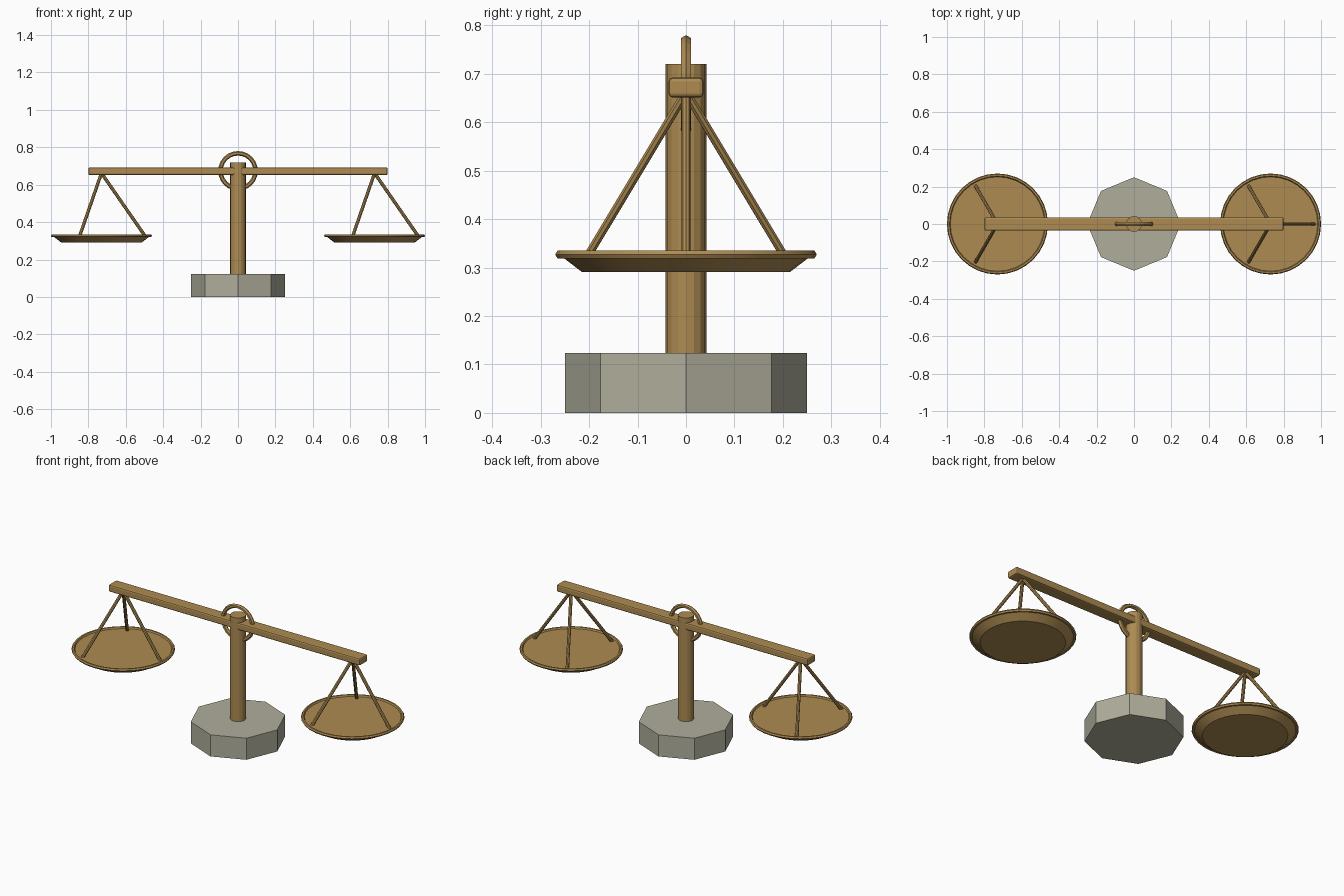
import bpy
from math import pi, cos, sin, radians
from mathutils import Vector

if "Cube" in bpy.data.objects:
    bpy.data.objects.remove(bpy.data.objects["Cube"])


def material(name, rgb):
    m = bpy.data.materials.new(name)
    m.diffuse_color = (*rgb, 1)
    m.use_nodes = True
    m.node_tree.nodes["Principled BSDF"].inputs["Base Color"].default_value = m.diffuse_color
    return m


BRASS = material("brass", (0.42, 0.26, 0.085))
STONE = material("stone", (0.43, 0.42, 0.33))


def finish(name, mat, smooth=None):
    ob = bpy.context.object
    ob.name = name
    ob.data.materials.append(mat)
    if smooth:
        bpy.ops.object.shade_smooth_by_angle(angle=radians(smooth))
    return ob


def frustum(name, r1, r2, z0, z1, sides, mat, x=0, smooth=None):
    bpy.ops.mesh.primitive_cone_add(vertices=sides, radius1=r1, radius2=r2,
                                    depth=z1 - z0, location=(x, 0, (z0 + z1) / 2))
    return finish(name, mat, smooth)


def ring(name, loc, major, minor, segs, sides, rot=(0, 0, 0), smooth=None):
    bpy.ops.mesh.primitive_torus_add(location=loc, rotation=rot, major_radius=major,
                                     minor_radius=minor, major_segments=segs,
                                     minor_segments=sides)
    return finish(name, BRASS, smooth)


def rod(name, a, b, radius, sides=8):
    a, b = Vector(a), Vector(b)
    d = b - a
    bpy.ops.mesh.primitive_cylinder_add(vertices=sides, radius=radius, depth=d.length,
                                        location=(a + b) / 2,
                                        rotation=d.to_track_quat('Z', 'Y').to_euler())
    return finish(name, BRASS)


# Stone foot and brass post
frustum("base", 0.25, 0.25, 0, 0.124, 8, STONE)
frustum("post", 0.042, 0.042, 0.12, 0.72, 16, BRASS)

# Balance beam with rounded edges
bpy.ops.mesh.primitive_cube_add(size=1, location=(0, 0, 0.672))
beam = finish("beam", BRASS)
for v in beam.data.vertices:
    v.co *= Vector((1.6, 0.072, 0.041))[:] and 1
    v.co = (v.co.x * 1.6, v.co.y * 0.072, v.co.z * 0.041)
bevel = beam.modifiers.new("rounded_edges", 'BEVEL')
bevel.width = 0.008
bevel.segments = 2

# Pivot ring around the beam centre
ring("pivot_ring", (0, 0, 0.674), 0.094, 0.012, 24, 6, rot=(pi / 2, 0, 0))

# Hanging pans: dish, rim and three rods each
for side, x in (("left", -0.73), ("right", 0.73)):
    frustum(side + "_pan", 0.215, 0.262, 0.291, 0.327, 32, BRASS, x, 30)
    ring(side + "_pan_rim", (x, 0, 0.327), 0.261, 0.009, 32, 6, smooth=30)
    for i in range(3):
        t = i * 2 * pi / 3
        rod(f"{side}_hanger_{i + 1}", (x, 0, 0.662),
            (x + 0.235 * cos(t), 0.235 * sin(t), 0.323), 0.009)
